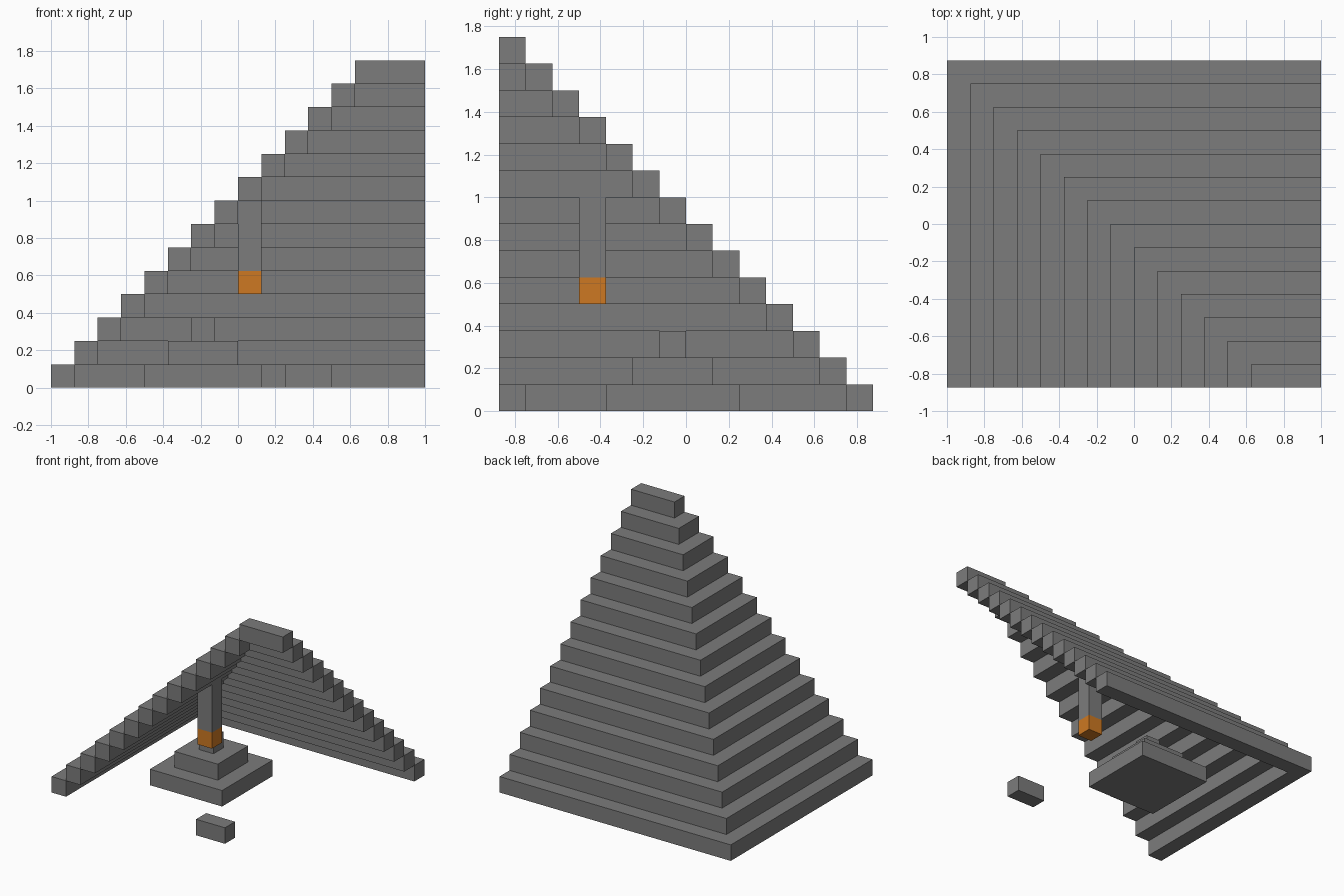
import bpy
import bmesh

U = 0.125                      # one block
X0, X1 = -1.0, 1.0
Y0, Y1 = -0.875, 0.875
LAYERS = 14

if "Cube" in bpy.data.objects:
    bpy.data.objects.remove(bpy.data.objects["Cube"], do_unlink=True)


def make_material(name, rgb):
    color = (*rgb, 1.0)
    mat = bpy.data.materials.new(name)
    mat.use_nodes = True
    mat.diffuse_color = color
    mat.node_tree.nodes["Principled BSDF"].inputs["Base Color"].default_value = color
    return mat


stone = make_material("stone grey", (0.2, 0.2, 0.2))
orange = make_material("warm orange", (0.61, 0.19, 0.016))


def prism(name, outline, z0, z1, mat):
    """Extrude a flat outline from z0 up to z1."""
    bm = bmesh.new()
    face = bm.faces.new([bm.verts.new((x, y, z0)) for x, y in outline])
    top = bmesh.ops.extrude_face_region(bm, geom=[face])["geom"]
    bmesh.ops.translate(bm, vec=(0, 0, z1 - z0),
                        verts=[v for v in top if isinstance(v, bmesh.types.BMVert)])
    bmesh.ops.recalc_face_normals(bm, faces=bm.faces)
    mesh = bpy.data.meshes.new(name)
    bm.to_mesh(mesh)
    bm.free()
    mesh.materials.append(mat)
    obj = bpy.data.objects.new(name, mesh)
    bpy.context.collection.objects.link(obj)
    return obj


def box(name, x0, x1, y0, y1, z0, z1, mat=stone):
    return prism(name, [(x0, y0), (x1, y0), (x1, y1), (x0, y1)], z0, z1, mat)


# Stepped corner roof: L-shaped courses, each one block further in
for i in range(LAYERS - 1):
    x, y, z = X0 + i * U, Y1 - i * U, i * U
    outline = [(x, Y0), (x + U, Y0), (x + U, y - U), (X1, y - U), (X1, y), (x, y)]
    prism(f"roof_course_{i + 1}", outline, z, z + U, stone)

# Top course is a plain bar
top = LAYERS - 1
box("roof_cap", X0 + top * U, X1, Y0, Y0 + U, top * U, LAYERS * U)

# Stepped pedestal: three square tiers on one centre
cx, cy = -1.5 * U, -0.5 * U
for i, blocks in enumerate((5, 3, 1)):
    h = blocks * U / 2
    box(f"pedestal_tier_{i + 1}", cx - h, cx + h, cy - h, cy + h, i * U, (i + 1) * U)

# Pillar hanging from the roof with a coloured end block
box("hanging_pillar", 0, U, -4 * U, -3 * U, 5 * U, 8 * U)
box("pillar_end", 0, U, -4 * U, -3 * U, 4 * U, 5 * U, orange)

# Loose block at the front
box("front_block", 2 * U, 4 * U, Y0, Y0 + U, 0, U)
